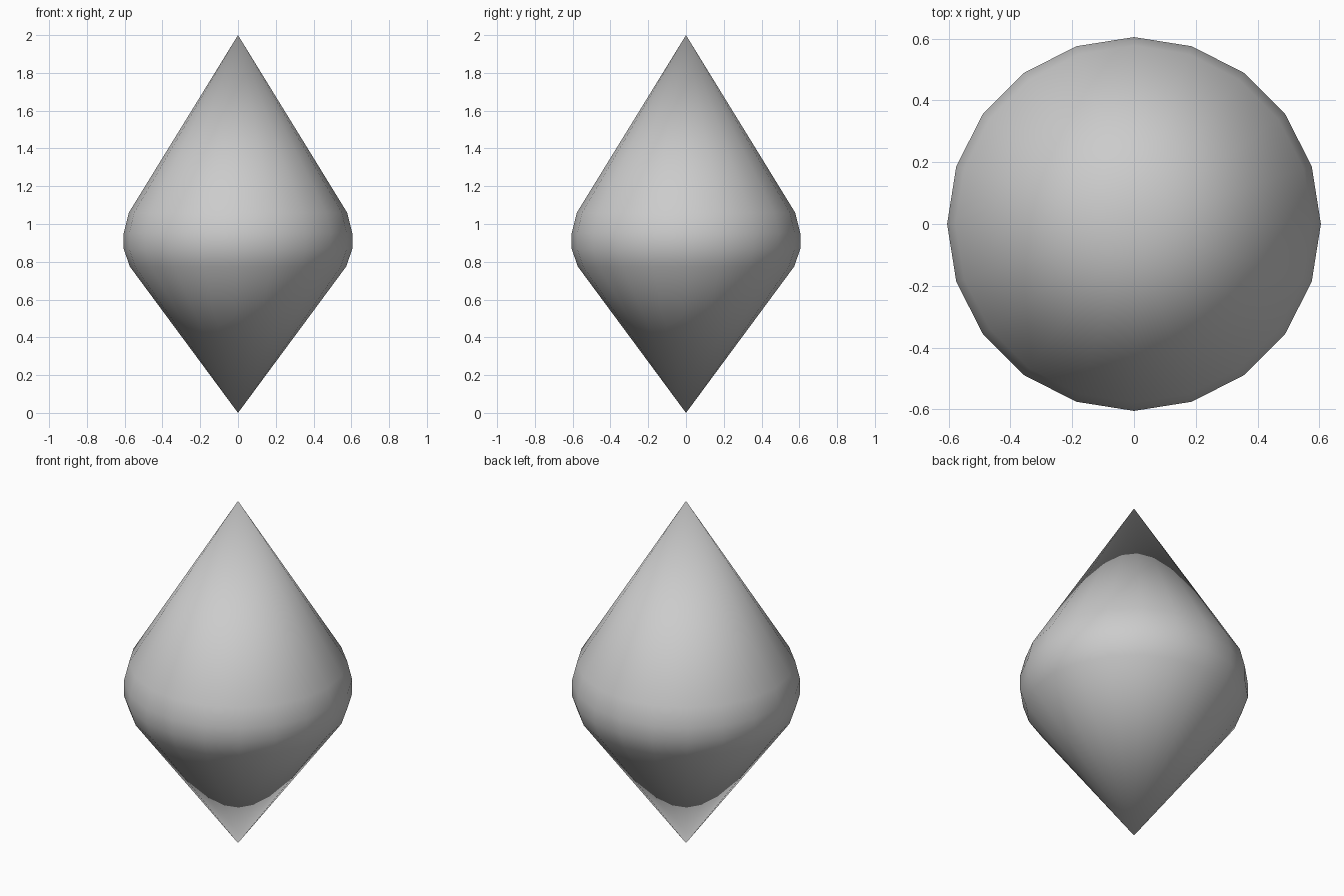
import bpy, bmesh, math

if "Cube" in bpy.data.objects:
    bpy.data.objects.remove(bpy.data.objects["Cube"])

# Half profile (radius, height), from bottom tip to top tip
profile = [(0, 0), (0.573, 0.775), (0.605, 0.868), (0.605, 0.953), (0.578, 1.06), (0, 2)]
SIDES = 20

# Spindle body: profile spun around z
bm = bmesh.new()
verts = [bm.verts.new((r, 0, z)) for r, z in profile]
edges = [bm.edges.new(pair) for pair in zip(verts, verts[1:])]
bmesh.ops.spin(bm, geom=verts + edges, cent=(0, 0, 0), axis=(0, 0, 1),
               angle=math.tau, steps=SIDES, use_merge=False)
bmesh.ops.remove_doubles(bm, verts=bm.verts, dist=1e-4)
bmesh.ops.recalc_face_normals(bm, faces=bm.faces)

# Fully smooth shading, tips included
for face in bm.faces:
    face.smooth = True

mesh = bpy.data.meshes.new("spindle_body")
bm.to_mesh(mesh)
bm.free()
bpy.context.collection.objects.link(bpy.data.objects.new("spindle_body", mesh))
